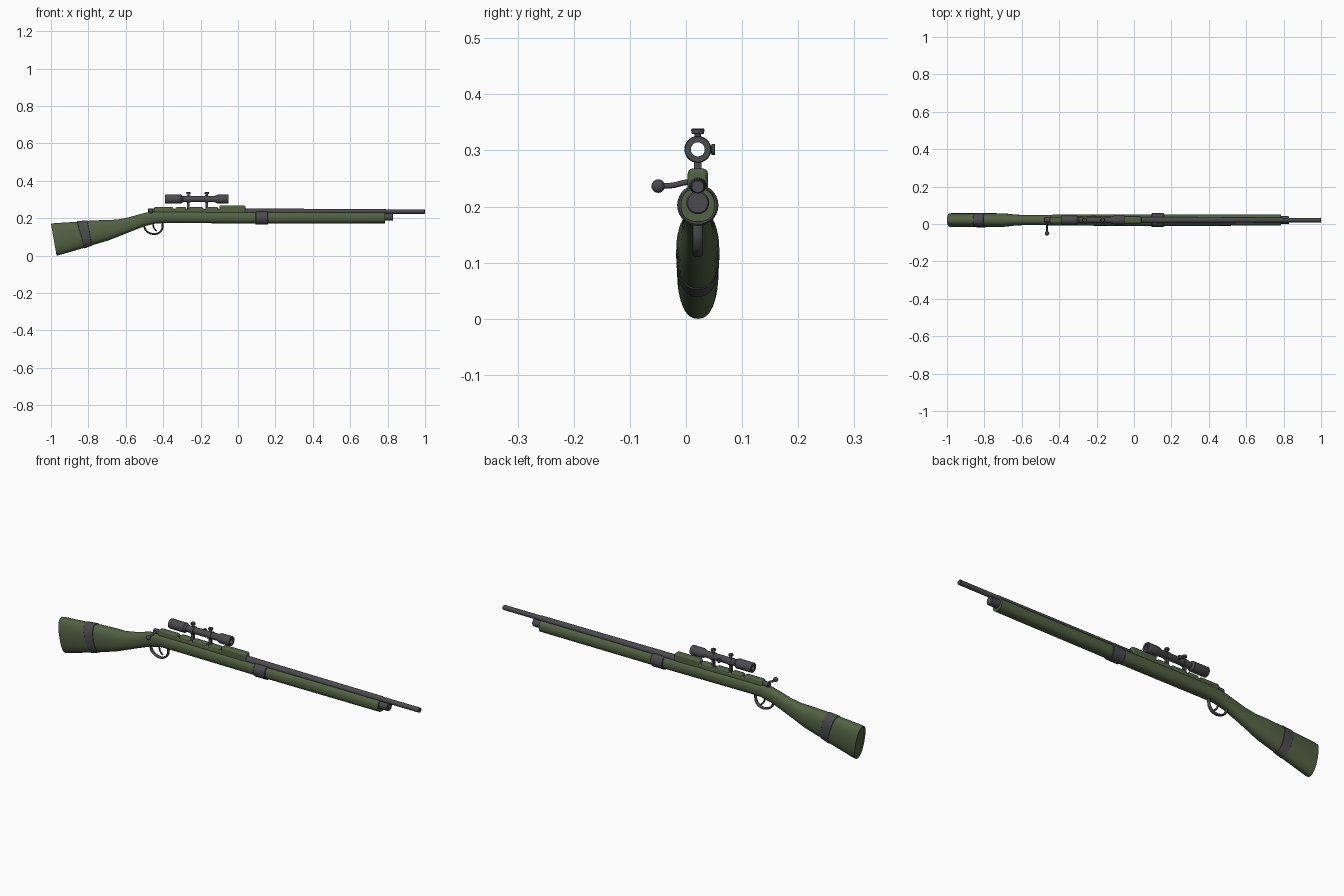
import bpy, bmesh, math
from mathutils import Vector

if "Cube" in bpy.data.objects:
    bpy.data.objects.remove(bpy.data.objects["Cube"])

Y = 0.021  # centre plane of the rifle


def material(name, rgb):
    m = bpy.data.materials.new(name)
    m.diffuse_color = (*rgb, 1)
    m.use_nodes = True
    m.node_tree.nodes["Principled BSDF"].inputs["Base Color"].default_value = m.diffuse_color
    return m


GREEN = material("green_paint", (0.085, 0.12, 0.055))
DARK = material("dark_metal", (0.07, 0.07, 0.075))


def finish(name, bm, mat, angle=35, bevel=0):
    bmesh.ops.recalc_face_normals(bm, faces=bm.faces)
    me = bpy.data.meshes.new(name)
    bm.to_mesh(me)
    bm.free()
    ob = bpy.data.objects.new(name, me)
    bpy.context.collection.objects.link(ob)
    me.materials.append(mat)
    if bevel:
        b = ob.modifiers.new("bevel", 'BEVEL')
        b.width, b.segments = bevel, 3
    bpy.ops.object.select_all(action='DESELECT')
    ob.select_set(True)
    bpy.context.view_layer.objects.active = ob
    bpy.ops.object.shade_smooth_by_angle(angle=math.radians(angle))
    return ob


def skin(bm, rings, closed=False):
    n = len(rings[0])
    pairs = list(zip(rings, rings[1:])) + ([(rings[-1], rings[0])] if closed else [])
    for a, b in pairs:
        for i in range(n):
            bm.faces.new((a[i], a[(i + 1) % n], b[(i + 1) % n], b[i]))
    if not closed:
        bm.faces.new(rings[0])
        bm.faces.new(rings[-1])


def loft(name, sections, mat, power=0.85, n=32):
    # section: x at top, z top, x at bottom, z bottom, half width
    bm = bmesh.new()
    rings = []
    for xt, zt, xb, zb, w in sections:
        ring = []
        for i in range(n):
            t = 2 * math.pi * i / n
            s, c = math.sin(t), math.cos(t)
            s = math.copysign(abs(s) ** power, s)
            c = math.copysign(abs(c) ** power, c)
            k = (1 + c) / 2
            ring.append(bm.verts.new((xb + (xt - xb) * k, Y + w * s, zb + (zt - zb) * k)))
        rings.append(ring)
    skin(bm, rings)
    return finish(name, bm, mat)


def lathe(name, profile, origin, mat, axis='X', closed=False, n=28):
    # profile: distance along the axis and radius
    bm = bmesh.new()
    rings = []
    for d, r in profile:
        ring = []
        for i in range(n):
            t = 2 * math.pi * i / n
            a, b = r * math.cos(t), r * math.sin(t)
            p = {'X': (d, a, b), 'Y': (a, d, b), 'Z': (a, b, d)}[axis]
            ring.append(bm.verts.new(Vector(p) + Vector(origin)))
        rings.append(ring)
    skin(bm, rings, closed)
    return finish(name, bm, mat)


def block(name, x0, x1, w, z0, z1, mat, bevel):
    bm = bmesh.new()
    bmesh.ops.create_cube(bm, size=1)
    for v in bm.verts:
        v.co = ((x0 + x1) / 2 + v.co.x * (x1 - x0), Y + v.co.y * 2 * w, (z0 + z1) / 2 + v.co.z * (z1 - z0))
    return finish(name, bm, mat, 40, bevel)


def rod(name, points, radius, mat, widen=1):
    cu = bpy.data.curves.new(name, 'CURVE')
    cu.dimensions = '3D'
    cu.bevel_depth, cu.bevel_resolution, cu.use_fill_caps = radius, 4, True
    sp = cu.splines.new('BEZIER')
    sp.bezier_points.add(len(points) - 1)
    for bp, p in zip(sp.bezier_points, points):
        bp.co = p
        bp.handle_left_type = bp.handle_right_type = 'AUTO'
    cu.materials.append(mat)
    ob = bpy.data.objects.new(name, cu)
    bpy.context.collection.objects.link(ob)
    ob.location.y = Y
    ob.scale.y = widen
    return ob


# Stock, from butt through wrist to fore-end
loft("stock", [
    (-0.993, 0.164, -0.966, 0.006, 0.032),
    (-1.0, 0.170, -0.970, 0.0, 0.036),
    (-0.985, 0.173, -0.955, 0.003, 0.037),
    (-0.86, 0.181, -0.82, 0.042, 0.037),
    (-0.79, 0.187, -0.77, 0.058, 0.037),
    (-0.70, 0.191, -0.69, 0.082, 0.036),
    (-0.65, 0.192, -0.63, 0.106, 0.030),
    (-0.59, 0.203, -0.57, 0.130, 0.0265),
    (-0.52, 0.223, -0.50, 0.157, 0.026),
    (-0.46, 0.237, -0.44, 0.172, 0.028),
    (-0.40, 0.238, -0.38, 0.174, 0.030),
    (0.10, 0.234, 0.10, 0.172, 0.031),
    (0.75, 0.232, 0.75, 0.173, 0.030),
    (0.785, 0.232, 0.785, 0.173, 0.030)], GREEN)

# Bands around the stock and the fore-end cap
loft("butt_band", [
    (-0.862, 0.180, -0.822, 0.043, 0.036),
    (-0.860, 0.184, -0.820, 0.039, 0.0385),
    (-0.807, 0.189, -0.782, 0.052, 0.0385),
    (-0.805, 0.185, -0.780, 0.056, 0.036)], DARK)
lathe("fore_band", [(0.093, 0.034), (0.096, 0.0368), (0.157, 0.0368), (0.16, 0.034)], (0, Y, 0.2025), DARK)
lathe("fore_cap", [(0.77, 0.0205), (0.827, 0.0205), (0.83, 0.018)], (0, Y, 0.207), DARK)

# Barrel
lathe("barrel", [(0.0, 0.0165), (0.06, 0.0165), (0.40, 0.0148), (0.787, 0.0135),
                 (0.793, 0.012), (0.998, 0.012), (1.0, 0.0105)], (0, Y, 0.2355), DARK)

# Receiver with raised segments
block("receiver_front", -0.10, 0.04, 0.018, 0.215, 0.268, GREEN, 0.009)
block("receiver_base", -0.45, -0.08, 0.018, 0.215, 0.250, GREEN, 0.008)
for i, (a, b) in enumerate([(-0.45, -0.345), (-0.335, -0.275), (-0.262, -0.185), (-0.172, -0.105)]):
    block(f"receiver_segment_{i + 1}", a, b, 0.0165, 0.235, 0.259, GREEN, 0.008)

# Bolt with handle and ball knob
lathe("bolt", [(-0.482, 0.010), (-0.478, 0.013), (-0.44, 0.013)], (0, Y, 0.240), DARK)
rod("bolt_handle", [(-0.465, 0.0, 0.243), (-0.465, -0.022, 0.243),
                    (-0.465, -0.044, 0.238), (-0.465, -0.070, 0.2365)], 0.005, DARK)
bm = bmesh.new()
bmesh.ops.create_uvsphere(bm, u_segments=20, v_segments=12, radius=0.012)
bmesh.ops.translate(bm, verts=bm.verts, vec=(-0.465, -0.0495, 0.2365))
finish("bolt_knob", bm, DARK)

# Trigger and guard
rod("trigger_guard", [(-0.503, 0, 0.162), (-0.492, 0, 0.135), (-0.465, 0, 0.118), (-0.432, 0, 0.118),
                      (-0.408, 0, 0.138), (-0.402, 0, 0.178)], 0.005, DARK, 1.8)
rod("trigger", [(-0.452, 0, 0.178), (-0.452, 0, 0.155), (-0.444, 0, 0.140), (-0.434, 0, 0.131)], 0.004, DARK)

# Hollow scope tube
Z = 0.302
lathe("scope", [(-0.39, 0.0125), (-0.39, 0.0225), (-0.387, 0.024), (-0.305, 0.024), (-0.295, 0.0165),
                (-0.125, 0.0165), (-0.11, 0.0235), (-0.053, 0.024), (-0.05, 0.0225), (-0.05, 0.0125)],
      (0, Y, Z), DARK, closed=True)

# Scope mounts, clamping rings and top knobs
for i, x in enumerate((-0.265, -0.167)):
    block(f"scope_mount_{i + 1}", x - 0.007, x + 0.007, 0.007, 0.245, 0.289, DARK, 0.001)
    lathe(f"scope_ring_{i + 1}", [(x - 0.010, 0.0160), (x - 0.010, 0.0190), (x + 0.010, 0.0190), (x + 0.010, 0.0160)],
          (0, Y, Z), DARK, closed=True)
    lathe(f"top_knob_{i + 1}", [(0.015, 0.006), (0.027, 0.006), (0.028, 0.011), (0.035, 0.012), (0.037, 0.0105)],
          (x, Y, Z), DARK, 'Z', n=20)

# Side adjustment knob
lathe("side_knob", [(0.0145, 0.007), (0.024, 0.007), (0.025, 0.010), (0.030, 0.010), (0.031, 0.009)],
      (-0.217, Y, Z), DARK, 'Y', n=20)
